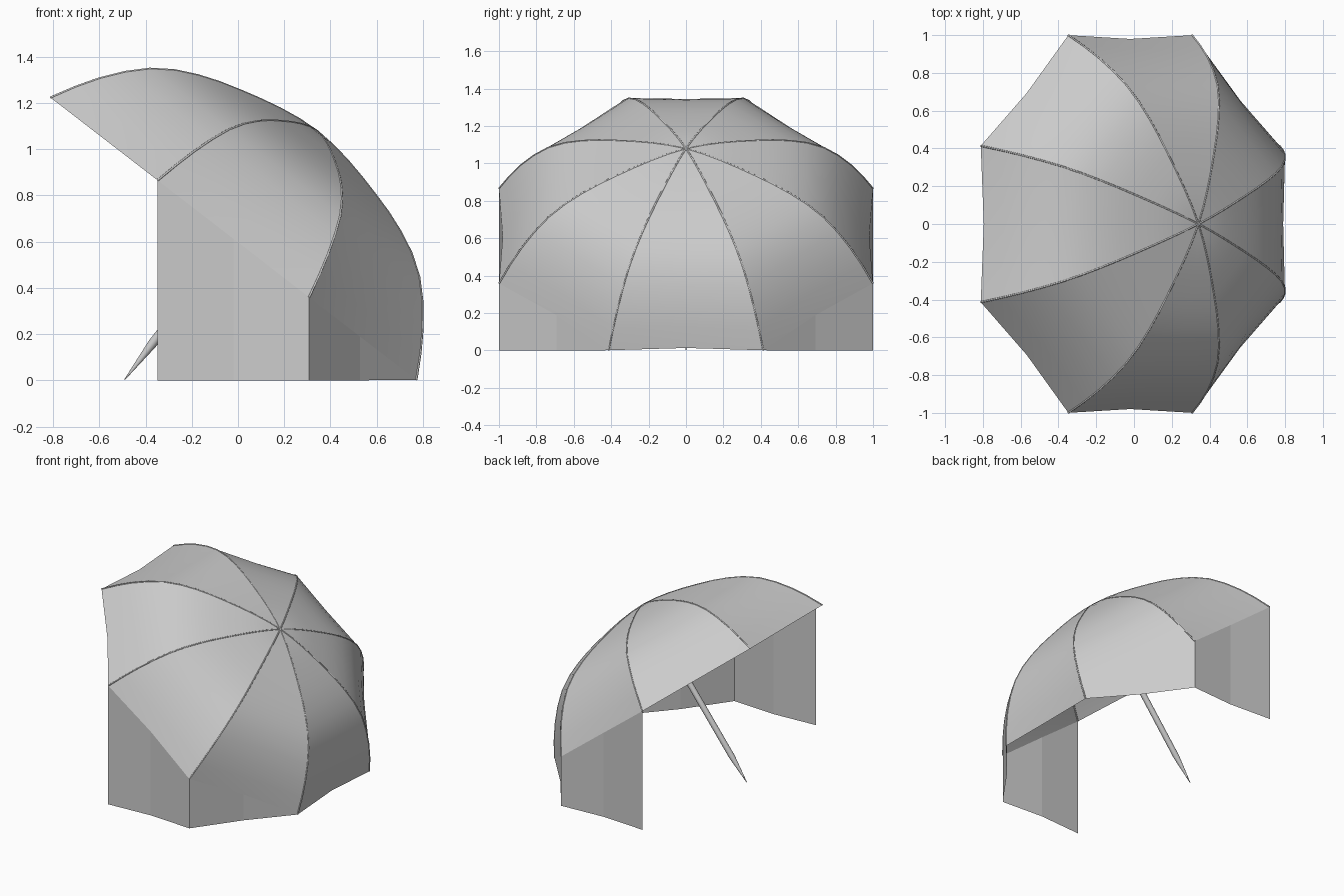
import bpy, bmesh, math
from mathutils import Vector

if "Cube" in bpy.data.objects:
    bpy.data.objects.remove(bpy.data.objects["Cube"])

# Tilted frame of the umbrella
TILT = math.atan2(1.22, 1.58)
U = Vector((math.cos(TILT), 0, -math.sin(TILT)))
V = Vector((0, 1, 0))
N = Vector((math.sin(TILT), 0, math.cos(TILT)))
C = Vector((-0.02, 0, 0.612))
RIM = 1.082
RIB = [(0, 0.592), (0.1, 0.586), (0.2, 0.572), (0.3, 0.552), (0.405, 0.527), (0.5, 0.502),
       (0.6, 0.468), (0.7, 0.424), (0.797, 0.363), (0.88, 0.286), (0.956, 0.197),
       (1.02, 0.105), (RIM, 0)]


def rib_point(k, i):
    r, h = RIB[i]
    a = math.radians(22.5 + 45 * k)
    return C + U * r * math.cos(a) + V * r * math.sin(a) + N * h


def mid_point(k, i):
    # Cloth pulled slightly inward halfway between two ribs
    r, h = RIB[i]
    a = math.radians(45 + 45 * k)
    p = (rib_point(k, i) + rib_point(k + 1, i)) / 2
    return p - (U * math.cos(a) + V * math.sin(a)) * 0.02 * (r / RIM) ** 3


def finish(bm, name, smooth=True):
    me = bpy.data.meshes.new(name)
    bm.to_mesh(me)
    bm.free()
    ob = bpy.data.objects.new(name, me)
    bpy.context.collection.objects.link(ob)
    for p in me.polygons:
        p.use_smooth = smooth
    return ob


# Canopy: eight separate cloth panels
bm = bmesh.new()
for k in range(8):
    apex = bm.verts.new(rib_point(k, 0))
    prev = None
    for i in range(1, len(RIB)):
        row = [bm.verts.new(p) for p in (rib_point(k, i), mid_point(k, i), rib_point(k + 1, i))]
        for j in range(2):
            if prev:
                bm.faces.new((prev[j], row[j], row[j + 1], prev[j + 1]))
            else:
                bm.faces.new((apex, row[j], row[j + 1]))
        prev = row
finish(bm, "canopy")

# Curtains: hang from the rim down to the ground at the sides and rear corners
bm = bmesh.new()
last = len(RIB) - 1
for k in (0, 1, 5, 6):
    tops = [rib_point(k, last), mid_point(k, last), rib_point(k + 1, last)]
    for a, b in zip(tops, tops[1:]):
        pts = [a, b]
        for p in (b, a):
            if p.z > 0.01:
                pts.append(Vector((p.x, p.y, 0)))
        bm.faces.new([bm.verts.new(p) for p in pts])
bmesh.ops.remove_doubles(bm, verts=bm.verts, dist=0.0005)
finish(bm, "curtains", False)

# Ribs: thin rods along the canopy seams
cu = bpy.data.curves.new("ribs", 'CURVE')
cu.dimensions = '3D'
cu.bevel_depth = 0.005
cu.bevel_resolution = 1
for k in range(8):
    s = cu.splines.new('POLY')
    s.points.add(last)
    for i in range(last + 1):
        s.points[i].co = (*(rib_point(k, i) - N * 0.002 * (i < last)), 1)
bpy.context.collection.objects.link(bpy.data.objects.new("ribs", cu))

# Pole: round shaft along the axis with a pointed ground spike
length = (C + N * 0.588).z / N.z
tip = C + N * 0.588 - N * length
bm = bmesh.new()
rings = []
for d, r in [(0.003, 0.002), (0.2, 0.02), (length, 0.02)]:
    rings.append([bm.verts.new(tip + N * d + (U * math.cos(t) + V * math.sin(t)) * r)
                  for t in (math.tau * j / 16 for j in range(16))])
for a, b in zip(rings, rings[1:]):
    for j in range(16):
        bm.faces.new((a[j], a[(j + 1) % 16], b[(j + 1) % 16], b[j]))
bm.faces.new(rings[0][::-1])
bm.faces.new(rings[-1])
pole = finish(bm, "pole")
bpy.context.view_layer.objects.active = pole
pole.select_set(True)
bpy.ops.object.shade_smooth_by_angle(angle=math.radians(30))
